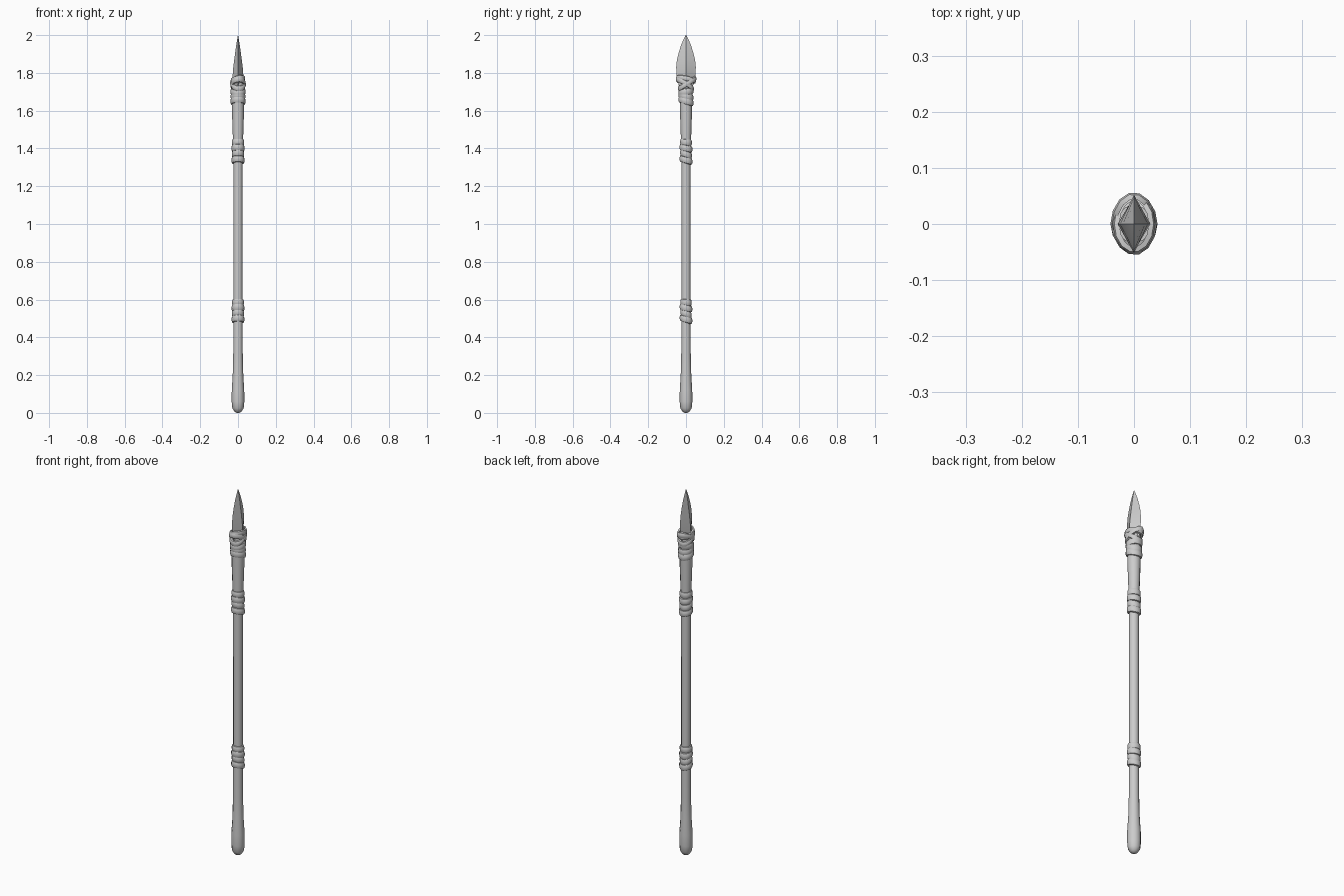
import bpy, bmesh
from math import sin, cos, pi

if "Cube" in bpy.data.objects:
    bpy.data.objects.remove(bpy.data.objects["Cube"])


def finish(name, bm, angle):
    bmesh.ops.recalc_face_normals(bm, faces=bm.faces)
    me = bpy.data.meshes.new(name)
    bm.to_mesh(me)
    bm.free()
    ob = bpy.data.objects.new(name, me)
    bpy.context.collection.objects.link(ob)
    bpy.ops.object.select_all(action='DESELECT')
    ob.select_set(True)
    bpy.context.view_layer.objects.active = ob
    bpy.ops.object.shade_smooth_by_angle(angle=angle)
    return ob


def loft(name, sections, sides, angle):
    """Stack of elliptical sections (z, rx, ry), capped at both ends."""
    bm = bmesh.new()
    rows = [[bm.verts.new((rx * cos(2 * pi * i / sides), ry * sin(2 * pi * i / sides), z))
             for i in range(sides)] for z, rx, ry in sections]
    for a, b in zip(rows, rows[1:]):
        for i in range(sides):
            j = (i + 1) % sides
            bm.faces.new((a[i], a[j], b[j], b[i]))
    bm.faces.new(rows[0])
    bm.faces.new(rows[-1])
    return finish(name, bm, angle)


def cord(name, z, rx, ry, tilt, h=0.018, flare=0.0, lean=0.0, sides=14):
    """One tilted turn of binding: a rounded band; flare widens its raised side."""
    prof = [(-0.012, -h), (-0.003, -h * 0.85), (0, -h * 0.35),
            (0, h * 0.35), (-0.003, h * 0.85), (-0.012, h)]
    bm = bmesh.new()
    rows = []
    for i in range(sides):
        t = 2 * pi * i / sides
        dz = -tilt * sin(t) + lean * cos(t)
        rows.append([bm.verts.new(((rx + dr) * cos(t), (ry + dr + flare * dz) * sin(t), z + dz + pz))
                     for dr, pz in prof])
    n = len(prof)
    for i in range(sides):
        a, b = rows[i], rows[(i + 1) % sides]
        for k in range(n):
            m = (k + 1) % n
            bm.faces.new((a[k], b[k], b[m], a[m]))
    return finish(name, bm, 0.8)


# Shaft with a swollen butt and a thicker neck
loft("shaft", [(0, 0.006, 0.006), (0.007, 0.019, 0.019), (0.025, 0.030, 0.030), (0.06, 0.0335, 0.0335),
               (0.12, 0.033, 0.033), (0.20, 0.028, 0.028), (0.32, 0.025, 0.025),
               (0.6, 0.024, 0.024), (1.3, 0.0245, 0.0245), (1.45, 0.027, 0.027),
               (1.60, 0.032, 0.032), (1.68, 0.033, 0.034), (1.755, 0.031, 0.034)], 12, 0.8)

# Leaf-shaped blade, diamond in section with a ridge on each face
loft("blade", [(1.68, 0.024, 0.025), (1.73, 0.029, 0.037), (1.78, 0.029, 0.049),
               (1.83, 0.025, 0.052), (1.87, 0.020, 0.048), (1.91, 0.0145, 0.038),
               (1.95, 0.009, 0.025), (1.98, 0.004, 0.012), (2.0, 0.0006, 0.002)], 4, 0.5)

# Bindings on the grip and the upper shaft
for part, z0, step, r in (("lower_binding", 0.495, 0.030, 0.034),
                          ("middle_binding", 1.338, 0.0315, 0.035)):
    for k, tilt in enumerate((0.008, 0.009, 0.006, 0.002)):
        cord(part, z0 + k * step, r - 0.002 * (k % 2), r - 0.003 * (k % 2), tilt)

# Binding on the neck
for z, r, tilt in ((1.65, 0.040, 0.010), (1.675, 0.039, 0.007), (1.70, 0.040, -0.006)):
    cord("neck_binding", z, r, r + 0.001, tilt)

# Crossed turns that lash the blade to the neck
cord("blade_lashing", 1.740, 0.041, 0.049, 0.026, 0.015, 0.25, 0.004)
cord("blade_lashing", 1.743, 0.042, 0.050, -0.026, 0.015, 0.25, -0.004)
cord("blade_lashing", 1.765, 0.038, 0.053, 0.008, 0.014, 0.0, 0.006)
